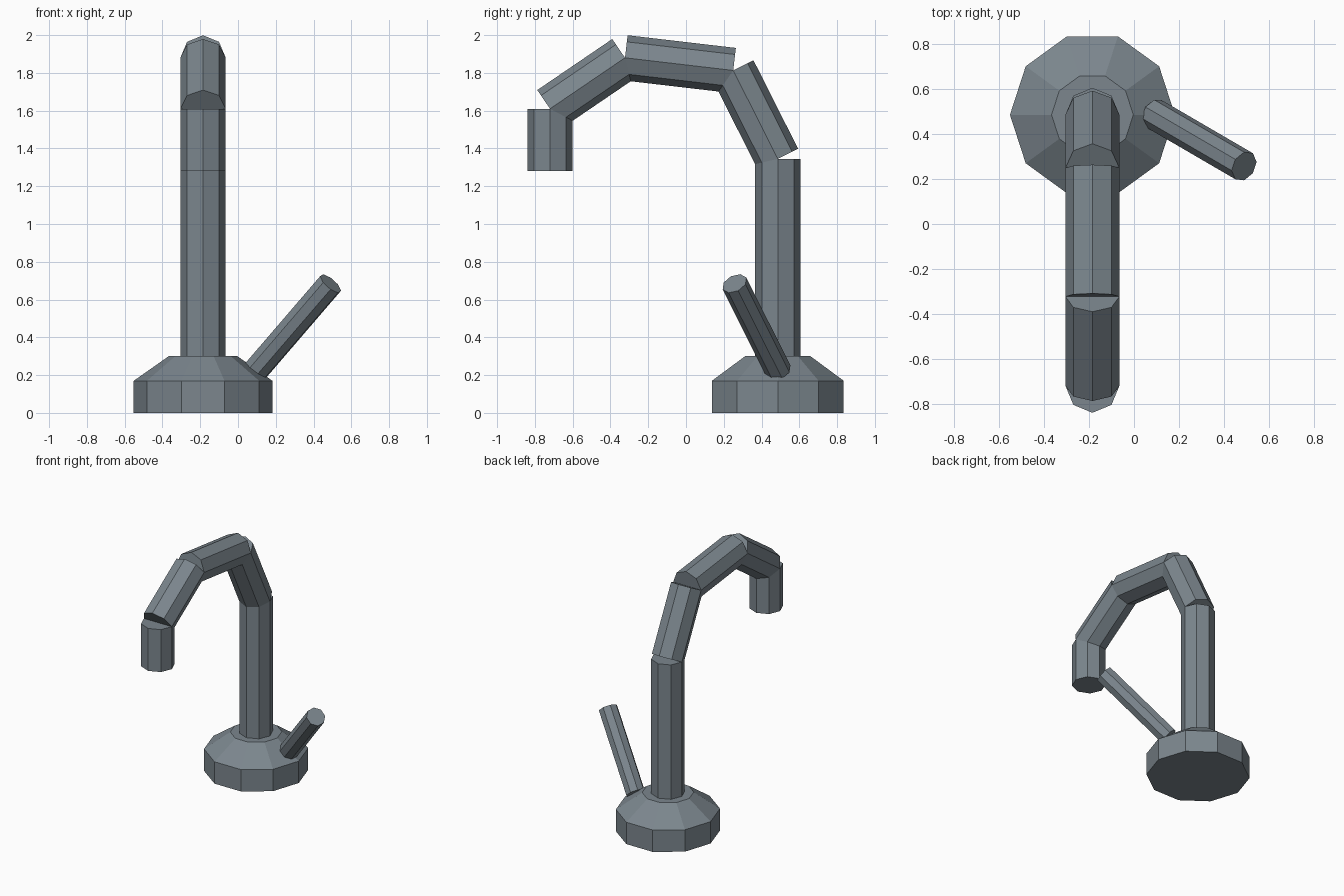
import bpy, bmesh, math
from mathutils import Vector, Matrix

if "Cube" in bpy.data.objects:
    bpy.data.objects.remove(bpy.data.objects["Cube"])

steel = bpy.data.materials.new("slate_grey")
steel.diffuse_color = (0.20, 0.24, 0.27, 1)
steel.use_nodes = True
steel.node_tree.nodes["Principled BSDF"].inputs["Base Color"].default_value = steel.diffuse_color

CX, CY = -0.185, 0.486   # centre of the base and riser


def finish(name, bm):
    bmesh.ops.recalc_face_normals(bm, faces=bm.faces)
    me = bpy.data.meshes.new(name)
    bm.to_mesh(me)
    bm.free()
    me.materials.append(steel)
    ob = bpy.data.objects.new(name, me)
    bpy.context.collection.objects.link(ob)
    return ob


def rod(name, start, end, radius, sides=8):
    """Closed prism between two points, one corner line pointing sideways."""
    a, b = Vector(start), Vector(end)
    axis = (b - a).normalized()
    side = Vector((1, 0, 0))
    side = (side - axis * side.dot(axis)).normalized()
    up = axis.cross(side)
    bm = bmesh.new()
    rings = []
    for p in (a, b):
        rings.append([bm.verts.new(p + radius * (side * math.cos(t) + up * math.sin(t)))
                      for t in (2 * math.pi * i / sides for i in range(sides))])
    for i in range(sides):
        j = (i + 1) % sides
        bm.faces.new((rings[0][i], rings[0][j], rings[1][j], rings[1][i]))
    for r in rings:
        bm.faces.new(r)
    return finish(name, bm)


# Base: ten-sided drum with a bevelled shoulder
bm = bmesh.new()
rings = []
for radius, z in ((0.367, 0), (0.367, 0.17), (0.182, 0.30)):
    rings.append([bm.verts.new((CX + radius * math.cos(math.pi * i / 5),
                                CY + radius * math.sin(math.pi * i / 5), z))
                  for i in range(10)])
for lo, hi in zip(rings, rings[1:]):
    for i in range(10):
        j = (i + 1) % 10
        bm.faces.new((lo[i], lo[j], hi[j], hi[i]))
bm.faces.new(rings[0])
bm.faces.new(rings[-1])
finish("base", bm)

# Gooseneck: separate straight tubes meeting at their end centres
path = [(CY, 0.29), (CY, 1.345), (0.25, 1.813), (-0.323, 1.88), (-0.72, 1.61), (-0.72, 1.28)]
names = ["riser", "neck_rear", "neck_top", "neck_front", "spout"]
for name, (y0, z0), (y1, z1) in zip(names, path, path[1:]):
    rod(name, (CX, y0, z0), (CX, y1, z1), 0.12)

# Lever handle leaning out of the shoulder
rod("handle", (0.09, 0.49, 0.22), (0.49, 0.257, 0.685), 0.07)
